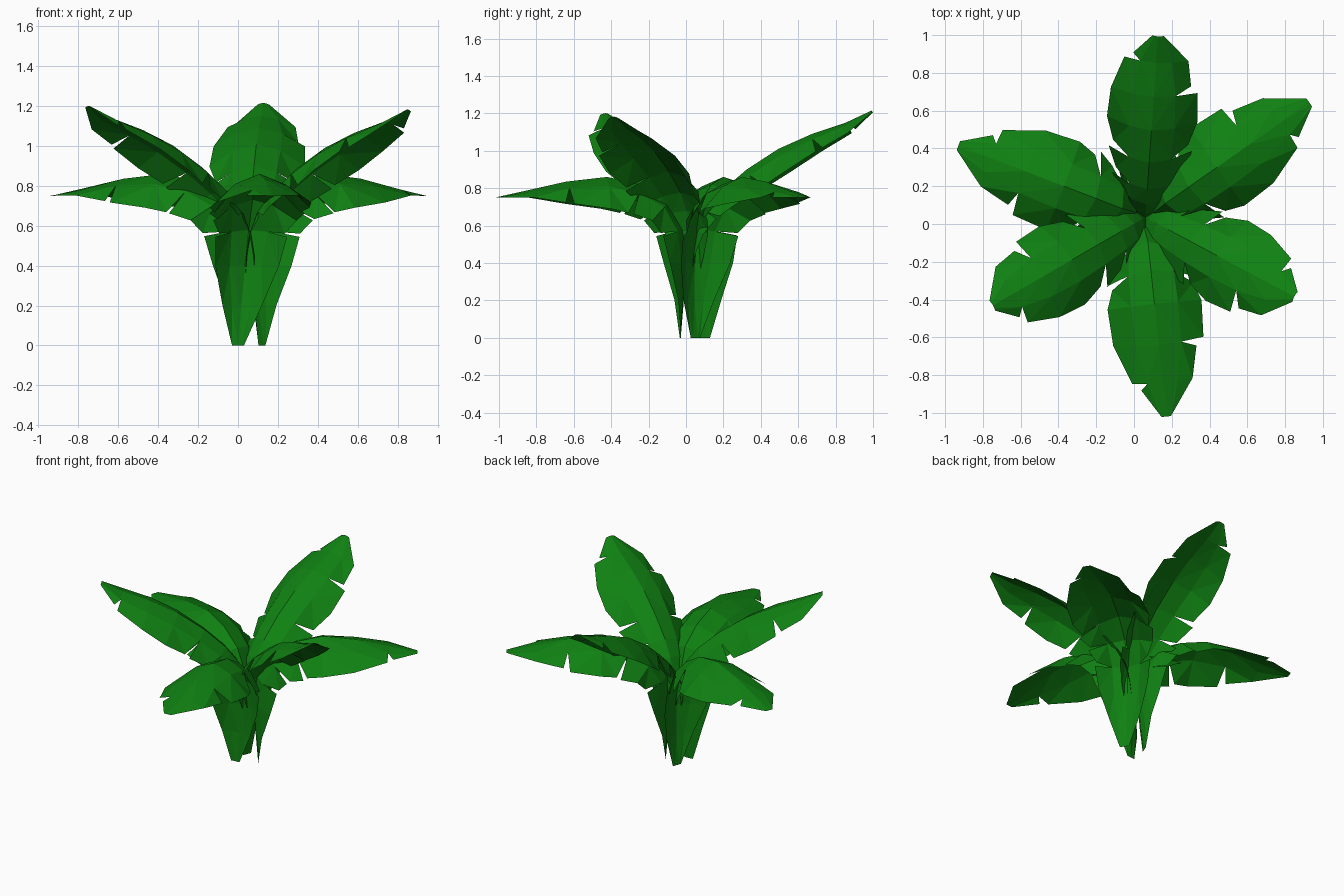
import bpy, bmesh, math
from mathutils import Vector

if "Cube" in bpy.data.objects:
    bpy.data.objects.remove(bpy.data.objects["Cube"])

green = bpy.data.materials.new("leaf_green")
green.diffuse_color = (0.005, 0.22, 0.006, 1)
green.use_nodes = True
green.node_tree.nodes["Principled BSDF"].inputs["Base Color"].default_value = green.diffuse_color

AXIS = Vector((0.06, 0.035, 0))
# Midrib stations: radius, height, half width, edge droop
HIGH = [(-.01, .32, .03, 0), (0, .45, .08, .02), (.02, .57, .13, .05), (.07, .68, .16, .08),
        (.15, .78, .19, .11), (.29, .90, .22, .13), (.46, 1.01, .24, .13),
        (.64, 1.09, .23, .10), (.82, 1.15, .17, .06), (.96, 1.215, .03, .01)]
LOW = [(0, 0, .03, 0), (0, .2, .10, .04), (.01, .4, .16, .10), (.04, .58, .18, .13),
       (.13, .73, .21, .15), (.28, .82, .24, .17), (.46, .86, .25, .17),
       (.68, .835, .24, .12), (.88, .79, .16, .04), (1.06, .75, .025, 0)]
# Stations where the blade is torn, for each side
TORN = {1: (3, 4, 5, 8), -1: (3, 5, 7)}


def leaf(name, stations, angle, base, reach=1, flip=1):
    a = math.radians(angle)
    out, side = Vector((math.cos(a), math.sin(a), 0)), Vector((-math.sin(a), math.cos(a), 0))
    foot = Vector((*base, 0)) - AXIS
    # The rib bends from its foot to the shared axis, then outward
    rib = [AXIS + out * r * reach + foot * max(0, 1 - z / .7)
           + Vector((0, 0, z if z < .75 else .75 + (z - .75) * reach))
           for r, z, w, d in stations]
    bm = bmesh.new()
    rib_verts = [bm.verts.new(p) for p in rib]
    for s in (1, -1):
        def point(i, f, w_scale=1):
            r, z, w, d = stations[i]
            t = rib[min(i + 1, len(rib) - 1)] - rib[max(i - 1, 0)]
            t = (t - side * t.dot(side)).normalized()
            drop = d * (.3 if f < 1 else 1)
            return rib[i] + side * s * w * f * w_scale - t.cross(side) * drop
        inner = [bm.verts.new(point(i, .5)) for i in range(len(rib))]
        outer = [bm.verts.new(point(i, 1)) for i in range(len(rib))]
        for i in range(len(rib) - 1):
            start = outer[i]
            if i in TORN[s * flip]:
                # Tear: the next flap starts further out and narrower
                start = bm.verts.new(point(i, 1, .88).lerp(point(i + 1, 1, .92), .2))
            for q in ((rib_verts[i], inner[i], inner[i + 1], rib_verts[i + 1]),
                      (inner[i], start, outer[i + 1], inner[i + 1])):
                bm.faces.new(q if s < 0 else q[::-1])
    bmesh.ops.triangulate(bm, faces=bm.faces[:])
    mesh = bpy.data.meshes.new(name)
    bm.to_mesh(mesh)
    bm.free()
    mesh.materials.append(green)
    bpy.context.collection.objects.link(bpy.data.objects.new(name, mesh))


# Three spreading leaves stand on the ground, three raised ones grow from between them
FEET = [(0, .1), (0, -.03), (.12, .05)]
CROWN = (.06, .035)
REACH = [1, .97, .93]
for k, (high, low) in enumerate([(86, 159), (210, 276), (332, 35)]):
    leaf(f"raised_leaf_{k + 1}", HIGH, high, CROWN, REACH[k])
    leaf(f"spreading_leaf_{k + 1}", LOW, low, FEET[k], flip=-1)
